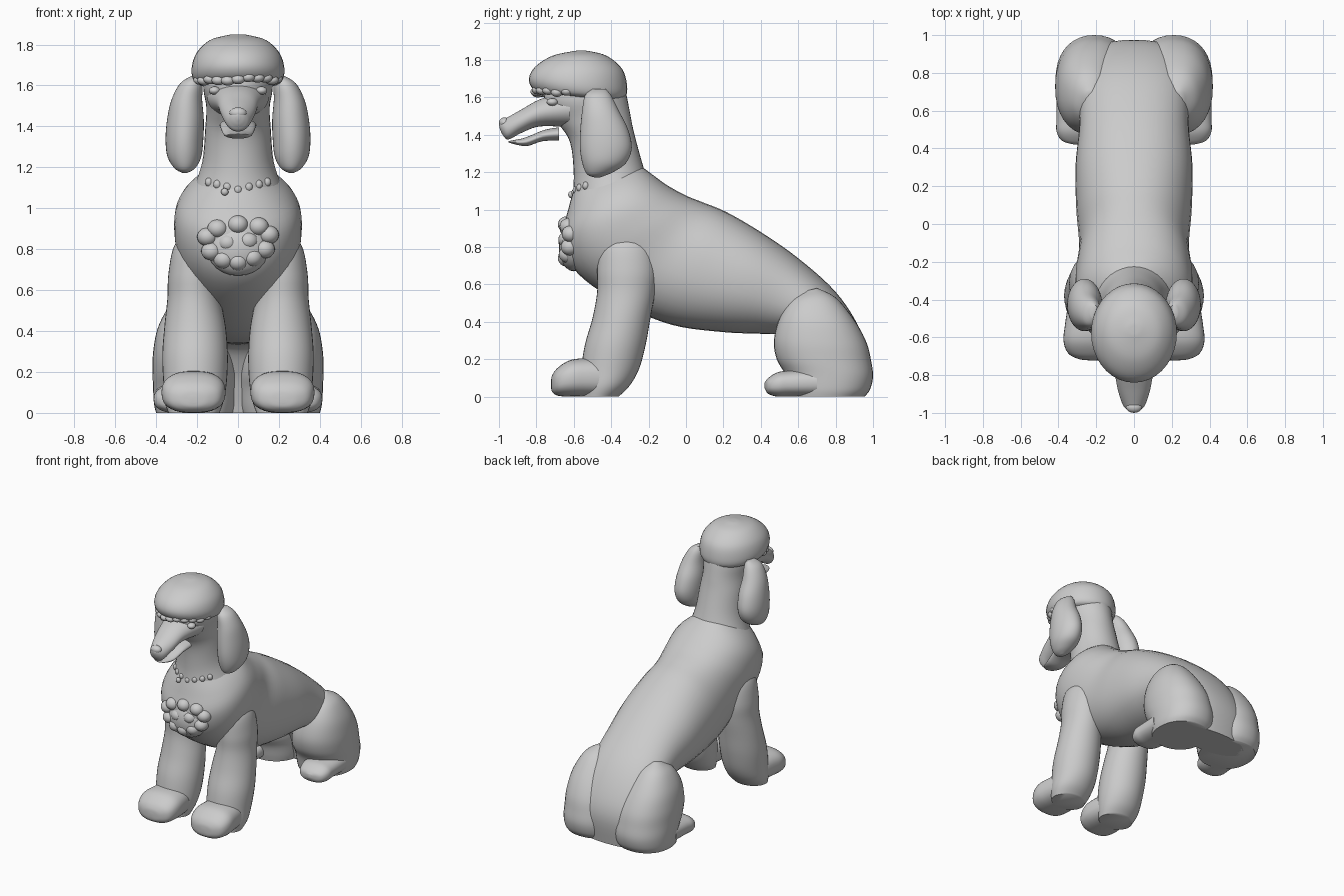
import bpy, bmesh, math, random
from mathutils import Vector, Matrix

random.seed(4)
SEG, SUB = 36, 5


def finish(bm, name, mirror=False):
    bmesh.ops.recalc_face_normals(bm, faces=bm.faces)
    me = bpy.data.meshes.new(name)
    bm.to_mesh(me)
    bm.free()
    ob = bpy.data.objects.new(name, me)
    bpy.context.collection.objects.link(ob)
    if mirror:
        ob.modifiers.new("Mirror", 'MIRROR').use_mirror_merge = False
    bpy.ops.object.select_all(action='DESELECT')
    ob.select_set(True)
    bpy.context.view_layer.objects.active = ob
    bpy.ops.object.shade_smooth_by_angle(angle=math.radians(50))
    return ob


def spline(a, b, c, d, t):
    return tuple(0.5 * (2*q + (r-p)*t + (2*p-5*q+4*r-s)*t*t + (3*q-p-3*r+s)*t**3)
                 for p, q, r, s in zip(a, b, c, d))


def loft(name, st, mirror=False, power=2.0):
    """Stations: x centre, half width, then y,z of both silhouette edges."""
    rows, n = [], len(st)
    for i in range(n - 1):
        for k in range(SUB):
            rows.append(spline(st[max(i-1, 0)], st[i], st[i+1], st[min(i+2, n-1)], k / SUB))
    rows.append(st[-1])
    bm = bmesh.new()
    rings = []
    for x, w, y1, z1, y2, z2 in rows:
        ring = []
        for j in range(SEG):
            a = 2 * math.pi * j / SEG
            c, s = math.cos(a), math.sin(a)
            c = math.copysign(abs(c) ** (2 / power), c)
            s = math.copysign(abs(s) ** (2 / power), s)
            ring.append(bm.verts.new((x + w*c, (y1+y2)/2 + s*(y1-y2)/2,
                                      max(0, (z1+z2)/2 + s*(z1-z2)/2))))
        rings.append(ring)
    for r, q in zip(rings, rings[1:]):
        for j in range(SEG):
            k = (j + 1) % SEG
            bm.faces.new((r[j], r[k], q[k], q[j]))
    bm.faces.new(rings[0])
    bm.faces.new(rings[-1])
    return finish(bm, name, mirror)


def blobs(name, items, mirror=False):
    """Ellipsoids given as (centre, radii)."""
    bm = bmesh.new()
    for c, r in items:
        m = Matrix.Translation(c) @ Matrix.Diagonal((*r, 1))
        bmesh.ops.create_uvsphere(bm, u_segments=20, v_segments=12, radius=1, matrix=m)
    for v in bm.verts:
        v.co.z = max(0, v.co.z)
    return finish(bm, name, mirror)


# Torso from the neck base to the seated rump
loft("torso", [
    (0, .14, -.25, 1.24, -.59, 1.14), (0, .25, -.17, 1.18, -.63, 1.0),
    (0, .305, -.10, 1.13, -.66, .84), (0, .31, 0, 1.075, -.58, .66),
    (0, .29, .10, 1.035, -.35, .50), (0, .305, .22, .985, -.08, .385),
    (0, .31, .40, .88, .20, .345), (0, .29, .60, .74, .42, .335),
    (0, .29, .80, .56, .56, .32), (0, .30, .925, .37, .64, .20),
    (0, .30, .975, .20, .68, .08), (0, .28, .95, 0, .70, 0)], power=2.2)

# Neck and skull
loft("neck_and_head", [
    (0, .22, -.20, 1.14, -.61, 1.04), (0, .175, -.24, 1.27, -.60, 1.18),
    (0, .16, -.28, 1.42, -.62, 1.36), (0, .155, -.30, 1.52, -.69, 1.47),
    (0, .17, -.32, 1.62, -.76, 1.58), (0, .15, -.35, 1.72, -.72, 1.72)])

# Rounded hair on the head
loft("topknot", [
    (0, .15, -.38, 1.575, -.70, 1.62), (0, .21, -.325, 1.60, -.80, 1.63),
    (0, .227, -.315, 1.66, -.84, 1.69), (0, .205, -.34, 1.75, -.81, 1.76),
    (0, .14, -.42, 1.82, -.72, 1.82), (0, .05, -.51, 1.846, -.61, 1.846),
    (0, .01, -.55, 1.85, -.57, 1.85)])
fringe = []
for i in range(11):
    a = math.radians(-75 + 15 * i)
    fringe.append(((.19 * math.sin(a), -.58 - .22 * math.cos(a), 1.63 + random.uniform(-.008, .012)),
                   (.034, .032, .024)))
blobs("topknot_fringe", fringe)

# Muzzle, nose and open lower jaw
loft("muzzle", [
    (0, .15, -.62, 1.64, -.62, 1.44), (0, .105, -.78, 1.59, -.78, 1.445),
    (0, .085, -.88, 1.535, -.88, 1.41), (0, .06, -.96, 1.49, -.95, 1.375),
    (0, .035, -.99, 1.475, -.98, 1.40), (0, .008, -1.0, 1.455, -.995, 1.43)])
blobs("nose", [((0, -.97, 1.465), (.042, .03, .028))])
loft("lower_jaw", [
    (0, .09, -.68, 1.44, -.68, 1.37), (0, .085, -.76, 1.425, -.77, 1.365),
    (0, .07, -.86, 1.385, -.85, 1.34), (0, .045, -.93, 1.37, -.92, 1.35),
    (0, .01, -.95, 1.365, -.95, 1.36)])
blobs("eyes", [((.115, -.715, 1.575), (.028, .03, .02))], True)

# Hanging ears
loft("ears", [
    (.21, .02, -.50, 1.645, -.43, 1.645), (.228, .055, -.54, 1.61, -.40, 1.61),
    (.25, .075, -.555, 1.53, -.36, 1.53), (.257, .09, -.565, 1.43, -.31, 1.43),
    (.262, .092, -.567, 1.33, -.29, 1.33), (.262, .082, -.555, 1.25, -.32, 1.25),
    (.26, .05, -.53, 1.19, -.39, 1.20), (.26, .01, -.49, 1.172, -.46, 1.172)], True)

# Front legs and paws
loft("front_legs", [
    (.19, .04, -.38, .90, -.25, .90), (.20, .11, -.46, .82, -.18, .82),
    (.215, .125, -.475, .68, -.155, .68), (.215, .13, -.475, .56, -.165, .56),
    (.21, .15, -.50, .42, -.19, .42), (.21, .16, -.54, .28, -.215, .28),
    (.21, .155, -.56, .15, -.25, .15), (.215, .145, -.56, .06, -.30, .06),
    (.215, .125, -.56, 0, -.36, 0)], True)
loft("front_paws", [
    (.215, .13, -.40, .20, -.40, 0), (.215, .15, -.53, .205, -.53, 0),
    (.218, .155, -.62, .195, -.62, 0), (.218, .13, -.685, .155, -.685, .005),
    (.218, .075, -.715, .115, -.715, .025), (.218, .02, -.722, .08, -.722, .05)], True, 2.5)

# Haunches and hind paws
loft("haunches", [
    (.23, .03, .62, .56, .70, .58), (.235, .10, .555, .51, .80, .53),
    (.232, .16, .50, .42, .90, .41), (.22, .195, .47, .30, .965, .29),
    (.212, .205, .485, .20, .99, .19), (.21, .205, .53, .12, 1.0, .11),
    (.21, .20, .55, .04, .985, .04), (.21, .19, .56, 0, .955, 0)], True, 2.2)
loft("hind_paws", [
    (.29, .12, .70, .15, .70, 0), (.29, .12, .56, .14, .56, 0),
    (.295, .115, .49, .13, .49, 0), (.295, .085, .44, .10, .44, .015),
    (.295, .02, .42, .075, .42, .045)], True, 2.4)

# Tufted chest hair
tufts = [((0, -.60, .80), (.15, .08, .13))]
for x, z in [(0, .74), (.07, .76), (.13, .80), (.15, .87), (.05, .84), (.10, .91), (0, .92)]:
    tufts.append(((x, -.635 + .9 * x * x, z), (.05, .05, .045)))
    if x:
        tufts.append(((-x, -.635 + .9 * x * x, z - .01), (.05, .05, .045)))
blobs("chest_hair", tufts)

# Collar bumps and small pendant
collar = []
for i in range(7):
    a = math.radians(-48 + 16 * i)
    collar.append(((.19 * math.sin(a), -.415 - .18 * math.cos(a), 1.09 + .05 * abs(math.sin(a))), (.02, .018, .022)))
blobs("collar_bumps", collar)
blobs("collar_pendant", [((-.065, -.615, 1.08), (.018, .015, .018))])
